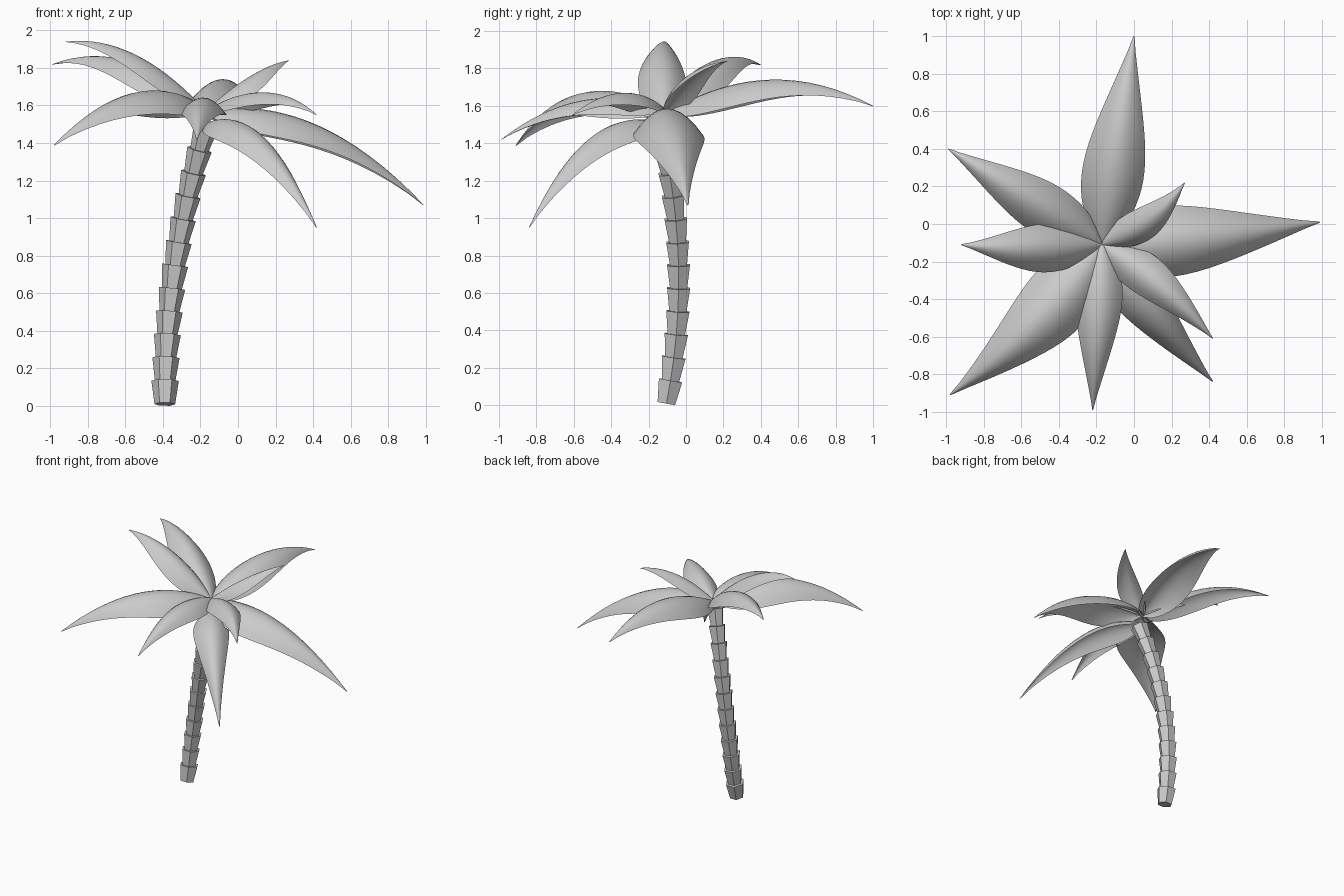
import bpy, bmesh, math
from mathutils import Vector

cube = bpy.data.objects.get("Cube")
if cube:
    bpy.data.objects.remove(cube, do_unlink=True)

UP = Vector((0, 0, 1))


def make_material(name, colour):
    mat = bpy.data.materials.new(name)
    mat.use_nodes = True
    mat.diffuse_color = colour
    mat.node_tree.nodes["Principled BSDF"].inputs["Base Color"].default_value = colour
    return mat


def through(a, b, c, t):
    """Point at t on the parabola passing a, b and c at t = 0, 0.5 and 1."""
    return a * (2 * t - 1) * (t - 1) + b * 4 * t * (1 - t) + c * t * (2 * t - 1)


def add_object(name, bm, mat, smooth=False):
    mesh = bpy.data.meshes.new(name)
    bm.to_mesh(mesh)
    bm.free()
    mesh.materials.append(mat)
    for poly in mesh.polygons:
        poly.use_smooth = smooth
    obj = bpy.data.objects.new(name, mesh)
    bpy.context.collection.objects.link(obj)
    return obj


grey = make_material("plain grey", (0.6, 0.6, 0.6, 1))


# Trunk: stacked six-sided cups that widen upward along a bent path
def trunk_point(t):
    return through(Vector((-0.39, -0.105, 0)), Vector((-0.335, -0.04, 0.74)),
                   Vector((-0.17, -0.14, 1.48)), t)


def build_trunk(count=12, sides=6):
    bm = bmesh.new()
    for i in range(count):
        low, high = trunk_point(i / count), trunk_point((i + 1) / count)
        axis = (high - low).normalized()
        across = Vector((1, 0, 0))
        across = (across - axis * across.dot(axis)).normalized()
        depth = axis.cross(across)
        shrink = 1 - 0.1 * i / count
        rings = []
        for centre, radius in ((low, 0.055), (high, 0.073)):
            ring = []
            for k in range(sides):
                a = math.tau * k / sides
                ring.append(bm.verts.new(
                    centre + (across * math.cos(a) + depth * math.sin(a)) * radius * shrink))
            rings.append(ring)
        bottom, top = rings
        bm.faces.new(bottom[::-1])
        bm.faces.new(top)
        for k in range(sides):
            n = (k + 1) % sides
            bm.faces.new((bottom[k], bottom[n], top[n], top[k]))
    lowest = min(v.co.z for v in bm.verts)
    bmesh.ops.translate(bm, verts=bm.verts, vec=(0, 0, -lowest))
    add_object("trunk", bm, grey)


# Fronds: arched blades, blunt at the crown and pointed at the tip
def build_frond(name, tip, start_z, mid_z, width, bow, rows=20, cols=10):
    start, tip = Vector((-0.17, -0.11, start_z)), Vector(tip)
    flat = Vector((tip.x - start.x, tip.y - start.y, 0)).normalized()
    side = UP.cross(flat)
    mid = (start + tip) / 2 + side * bow
    mid.z = mid_z
    bm = bmesh.new()
    grid = []
    for r in range(rows + 1):
        t = (r / rows) ** 1.3
        ridge = through(start, mid, tip, t)
        tangent = through(start, mid, tip, t + 0.01) - through(start, mid, tip, t - 0.01)
        normal = tangent.cross(side).normalized()
        half = width / 2 * max(math.sin(math.pi * t ** 0.6), 0.02)
        row = []
        for c in range(cols + 1):
            s = 2 * c / cols - 1
            row.append(bm.verts.new(ridge + side * half * s - normal * 0.72 * half * s * s))
        grid.append(row)
    for near, far in zip(grid, grid[1:]):
        for c in range(cols):
            bm.faces.new((near[c], far[c], far[c + 1], near[c + 1]))
    add_object(name, bm, grey, smooth=True)


build_trunk()

# name, tip, start height, middle height, width, sideways bow
fronds = (
    ("left_frond", (0.99, 0.01, 1.07), 1.57, 1.5, 0.38, -0.02),
    ("back_frond", (0, 1, 1.6), 1.56, 1.74, 0.33, 0),
    ("back_right_frond", (-0.99, 0.4, 1.82), 1.57, 1.835, 0.28, 0),
    ("right_frond", (-0.92, -0.11, 1.94), 1.57, 1.87, 0.26, 0.02),
    ("front_right_frond", (-0.98, -0.91, 1.39), 1.57, 1.67, 0.37, 0.05),
    ("front_frond", (-0.22, -0.99, 1.42), 1.58, 1.63, 0.25, 0),
    ("front_left_upper_frond", (0.42, -0.61, 1.55), 1.57, 1.67, 0.22, 0.03),
    ("front_left_lower_frond", (0.42, -0.84, 0.95), 1.5, 1.44, 0.27, -0.02),
    ("back_left_frond", (0.27, 0.22, 1.84), 1.57, 1.76, 0.18, -0.045),
)
for frond in fronds:
    build_frond(*frond)
